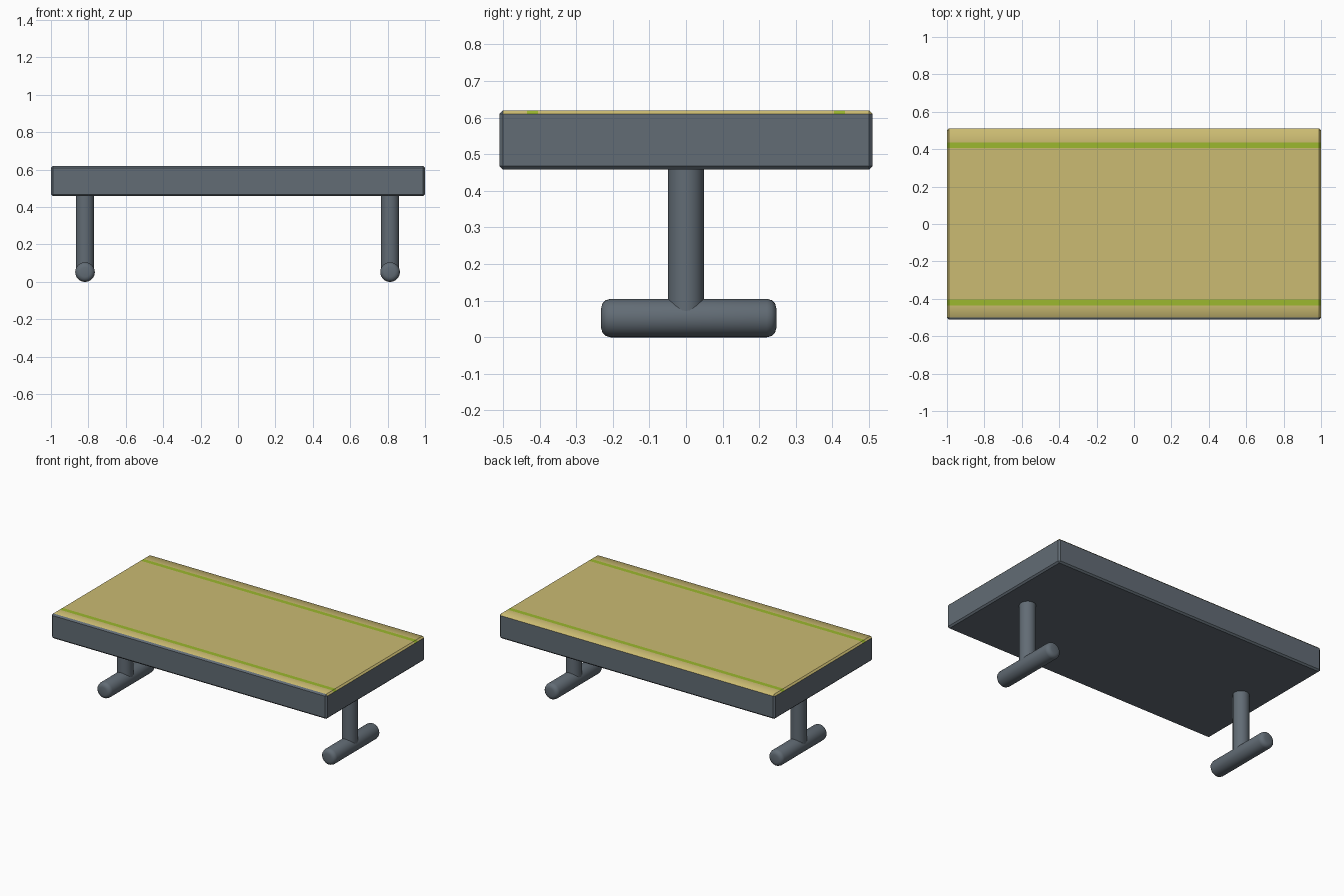
import bpy, bmesh, math
from mathutils import Matrix, Vector

if "Cube" in bpy.data.objects:
    bpy.data.objects.remove(bpy.data.objects["Cube"])


def material(name, rgb):
    """Flat material from an sRGB colour, stored as linear."""
    m = bpy.data.materials.new(name)
    m.diffuse_color = (*[((c / 255 + 0.055) / 1.055) ** 2.4 for c in rgb], 1)
    m.use_nodes = True
    m.node_tree.nodes["Principled BSDF"].inputs["Base Color"].default_value = m.diffuse_color
    return m


GREY = material("slate grey", (98, 108, 117))
SAND = material("sand yellow", (203, 187, 114))
GREEN = material("stripe green", (156, 184, 46))


def finish(name, bm, mats):
    me = bpy.data.meshes.new(name)
    bm.to_mesh(me)
    bm.free()
    for m in mats:
        me.materials.append(m)
    ob = bpy.data.objects.new(name, me)
    bpy.context.collection.objects.link(ob)
    return ob


# Table top: chamfered slab, cut lengthwise for the two stripes
def table_top():
    z0, z1 = 0.458, 0.62
    bm = bmesh.new()
    bmesh.ops.create_cube(bm, size=1, matrix=Matrix.Translation((0, 0, (z0 + z1) / 2))
                          @ Matrix.Diagonal((2, 1.02, z1 - z0, 1)))
    bmesh.ops.bevel(bm, geom=bm.edges[:], offset=0.01, segments=1, affect='EDGES')
    for y in (-0.435, -0.405, 0.405, 0.435):
        bmesh.ops.bisect_plane(bm, geom=bm.verts[:] + bm.edges[:] + bm.faces[:],
                               plane_co=(0, y, 0), plane_no=(0, 1, 0))
    bm.normal_update()
    for f in bm.faces:
        f.smooth = True
        y = abs(f.calc_center_median().y)
        # upward faces are sand or green, but the front chamfer stays grey
        if f.normal.z > 0.3 and f.normal.y > -0.3:
            f.material_index = 2 if 0.405 < y < 0.435 else 1
    # only the long top edges blend softly into their chamfers
    for e in bm.edges:
        a, b = e.verts
        soft = (abs(a.co.x - b.co.x) > 1 and min(a.co.z, b.co.z) > z1 - 0.001)
        e.smooth = soft or e.calc_face_angle(0) < 0.1
    finish("table_top", bm, (GREY, SAND, GREEN))


# Upright or lying round bar, optionally with rounded ends
def bar(name, radius, start, end, rounding=0):
    start, end = Vector(start), Vector(end)
    axis = end - start
    bm = bmesh.new()
    bmesh.ops.create_cone(bm, cap_ends=True, segments=32, radius1=radius, radius2=radius,
                          depth=axis.length,
                          matrix=Matrix.Translation((start + end) / 2)
                          @ axis.to_track_quat('Z', 'Y').to_matrix().to_4x4())
    if rounding:
        rims = [e for e in bm.edges if any(len(f.verts) > 4 for f in e.link_faces)]
        bmesh.ops.bevel(bm, geom=rims, offset=rounding, segments=3, profile=0.5,
                        affect='EDGES')
    ob = finish(name, bm, (GREY,))
    bpy.ops.object.select_all(action='DESELECT')
    ob.select_set(True)
    bpy.context.view_layer.objects.active = ob
    bpy.ops.object.shade_smooth_by_angle(angle=math.radians(40))


table_top()
# Two T-shaped supports: a post on a lying foot bar
for side, x in (("left", -0.818), ("right", 0.813)):
    bar(side + "_post", 0.049, (x, 0, 0.05), (x, 0, 0.465))
    bar(side + "_foot", 0.0525, (x, -0.232, 0.0525), (x, 0.247, 0.0525), 0.026)
